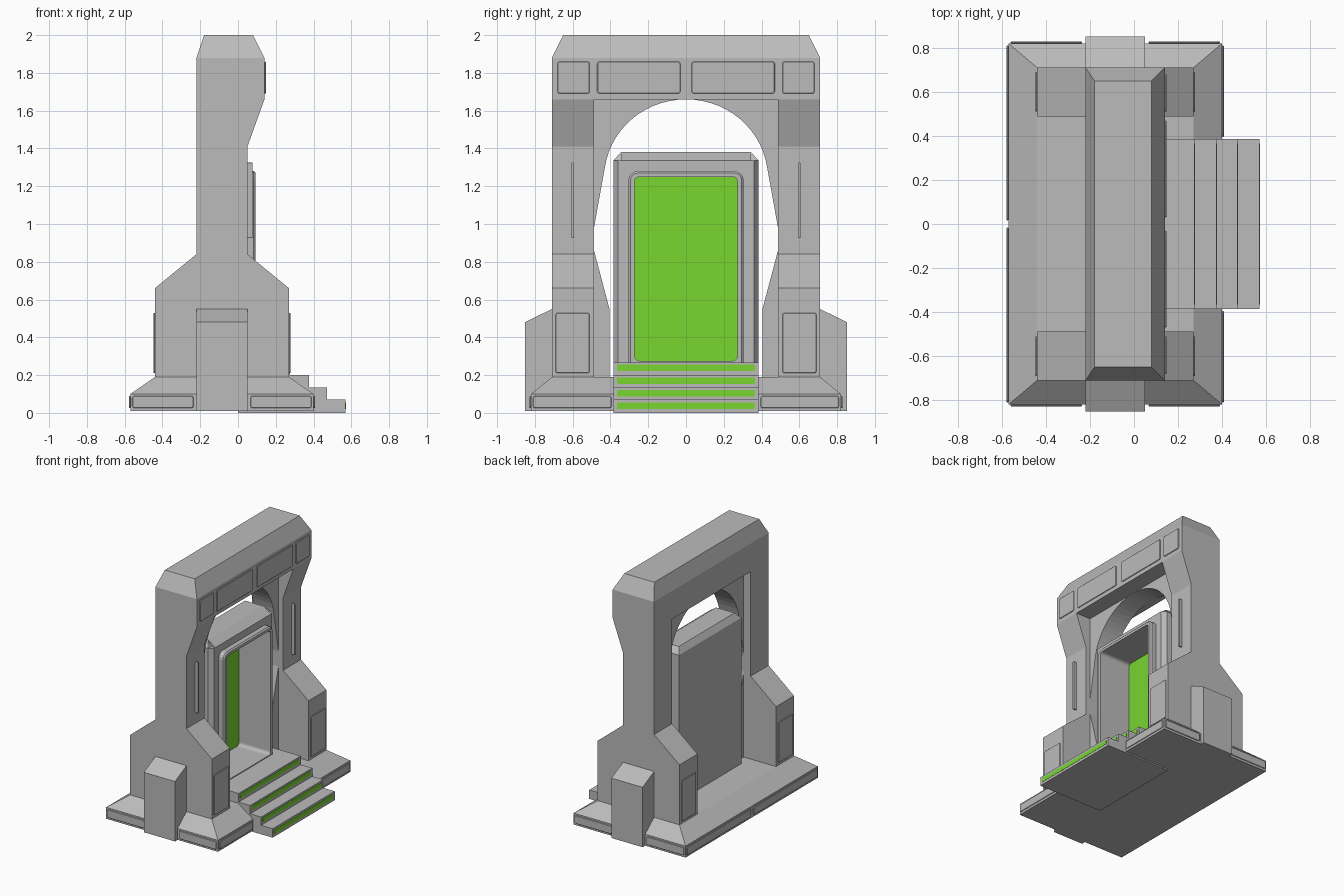
import bpy, bmesh, math
from mathutils import Vector

cube = bpy.data.objects.get("Cube")
if cube:
    bpy.data.objects.remove(cube)


def material(name, rgb):
    m = bpy.data.materials.new(name)
    m.use_nodes = True
    m.diffuse_color = (*rgb, 1)
    m.node_tree.nodes["Principled BSDF"].inputs["Base Color"].default_value = (*rgb, 1)
    return m


GREY = material("stone_grey", (0.5, 0.5, 0.5))
GREEN = material("glow_green", (0.19, 0.67, 0.028))


def finish(name, bm, mat):
    bmesh.ops.recalc_face_normals(bm, faces=bm.faces)
    mesh = bpy.data.meshes.new(name)
    bm.to_mesh(mesh)
    bm.free()
    mesh.materials.append(mat)
    obj = bpy.data.objects.new(name, mesh)
    bpy.context.collection.objects.link(obj)
    return obj


def prism(name, pts, axis, lo, hi, mat=GREY):
    """Extrude a 2D outline along an axis (0 = x, 1 = y, 2 = z)."""
    bm = bmesh.new()
    verts = []
    for p in pts:
        co = list(p)
        co.insert(axis, lo)
        verts.append(bm.verts.new(co))
    face = bm.faces.new(verts)
    new = bmesh.ops.extrude_face_region(bm, geom=[face])["geom"]
    move = Vector((0, 0, 0))
    move[axis] = hi - lo
    bmesh.ops.translate(bm, vec=move, verts=[v for v in new if isinstance(v, bmesh.types.BMVert)])
    return finish(name, bm, mat)


def loft(name, rings):
    """Stack of rectangles (x0, x1, y half width, z), closed at both ends."""
    bm = bmesh.new()
    loops = [[bm.verts.new(c) for c in ((a, -y, z), (b, -y, z), (b, y, z), (a, y, z))]
             for a, b, y, z in rings]
    for low, high in zip(loops, loops[1:]):
        for i in range(4):
            j = (i + 1) % 4
            bm.faces.new((low[i], low[j], high[j], high[i]))
    bm.faces.new(loops[0][::-1])
    bm.faces.new(loops[-1])
    return finish(name, bm, GREY)


def rounded(y0, y1, z0, z1, r, steps=4):
    pts = []
    corners = ((y1 - r, z1 - r), (y0 + r, z1 - r), (y0 + r, z0 + r), (y1 - r, z0 + r))
    for k, (cy, cz) in enumerate(corners):
        for i in range(steps + 1):
            t = (k + i / steps) * math.pi / 2
            pts.append((cy + r * math.cos(t), cz + r * math.sin(t)))
    return pts


def plate(name, axis, at, out, a0, a1, z0, z1):
    """Raised panel with a small sloped rim."""
    obj = prism(name, rounded(a0, a1, z0, z1, 0.008, 1), axis, at, at + out * 0.008)
    bev = obj.modifiers.new("rim", "BEVEL")
    bev.width, bev.segments = 0.003, 1


def cut(obj, cutter):
    mod = obj.modifiers.new("cut", "BOOLEAN")
    mod.operation, mod.solver, mod.object = "DIFFERENCE", "EXACT", cutter
    dg = bpy.context.evaluated_depsgraph_get()
    obj.data = bpy.data.meshes.new_from_object(obj.evaluated_get(dg))
    obj.modifiers.clear()


# Plinth with sloped shoulders, and the top beam
loft("plinth", [(-0.57, 0.4, 0.82, 0.01), (-0.57, 0.4, 0.82, 0.1), (-0.44, 0.27, 0.71, 0.19)])
loft("top_beam", [(-0.22, 0.14, 0.71, 1.66), (-0.22, 0.14, 0.71, 1.88), (-0.18, 0.08, 0.65, 2.0)])

# Stairs with lit risers
stairs = [(0.0, 0.0), (0.57, 0.0), (0.57, 0.07), (0.47, 0.07), (0.47, 0.135), (0.375, 0.135),
          (0.375, 0.2), (0.275, 0.2), (0.275, 0.268), (0.0, 0.268)]
prism("stairs", stairs, 1, -0.385, 0.385)
for i, x in enumerate((0.57, 0.47, 0.375, 0.275)):
    z = 0.037 + 0.067 * i
    prism("stair_light", rounded(-0.365, 0.365, z - 0.017, z + 0.017, 0.005, 2), 0,
          x - 0.001, x + 0.002, GREEN)

# Pillars, buttresses and arch, one set per side
pillar = [(-0.44, 0.18), (0.27, 0.18), (0.27, 0.66), (0.05, 0.84), (0.05, 1.41), (0.14, 1.66),
          (-0.22, 1.66), (-0.22, 0.84), (-0.44, 0.66)]
arc = [(0.434 * math.cos(t), 1.24 + 0.42 * math.sin(t))
       for t in (0.143 + i / 14 * (math.pi / 2 - 0.143) for i in range(15))]
arch = [(0.5, 0.18), (0.405, 0.18), (0.405, 0.55), (0.487, 0.86), (0.487, 0.98)] + arc + [
    (0, 1.67), (0.5, 1.67)]
buttress = [(0.7, 0.01), (0.852, 0.01), (0.852, 0.48), (0.7, 0.555)]
for s, side in ((1, "back"), (-1, "front")):
    def flip(pts):
        return [(s * y, z) for y, z in pts]

    def span(a, b):
        return sorted((s * a, s * b))

    prism(side + "_pillar", pillar, 1, *span(0.487, 0.71))
    prism(side + "_arch_half", flip(arch), 0, -0.16, 0.01)
    prism(side + "_buttress", flip(buttress), 0, -0.22, 0.05)
    prism(side + "_pillar_fin", rounded(*span(0.592, 0.606), 0.925, 1.325, 0.005), 0, 0.04, 0.076)
    # Raised panels on pillar feet, beam and plinth
    for x, d in ((0.27, 1), (-0.44, -1)):
        plate(side + "_foot_panel", 0, x, d, *span(0.51, 0.69), 0.21, 0.53)
    plate(side + "_beam_end_panel", 0, 0.14, 1, *span(0.51, 0.68), 1.69, 1.86)
    plate(side + "_beam_long_panel", 0, 0.14, 1, *span(0.03, 0.47), 1.69, 1.86)
    plate(side + "_plinth_right_panel", 0, 0.4, 1, *span(0.395, 0.81), 0.025, 0.09)
    plate(side + "_plinth_left_panel", 0, -0.57, -1, *span(0.015, 0.81), 0.025, 0.09)
    for a, b in ((-0.56, -0.235), (0.065, 0.39)):
        plate(side + "_plinth_end_panel", 1, s * 0.82, s, a, b, 0.025, 0.09)

# Door block with chamfered edges, raised surround and deep recess
plan = [(-0.21, -0.385), (0.01, -0.385), (0.045, -0.36), (0.045, 0.36), (0.01, 0.385), (-0.21, 0.385)]
door = prism("door_block", plan, 2, 0.15, 1.335)
cap = loft("door_cap", [(-0.21, 0.01, 0.385, 1.335), (-0.18, -0.02, 0.345, 1.38)])
lip = prism("door_cap_slope", [(0.0, 1.335), (0.045, 1.335), (-0.02, 1.38), (-0.05, 1.38)], 1, -0.345, 0.345)
surround = prism("door_surround", rounded(-0.305, 0.305, 0.2, 1.28, 0.05), 0, 0.02, 0.093)
bev = surround.modifiers.new("soft_edge", "BEVEL")
bev.width, bev.segments, bev.limit_method, bev.angle_limit = 0.01, 1, "ANGLE", 1.0
cutter = prism("recess_cutter", rounded(-0.272, 0.272, 0.275, 1.25, 0.025), 0, -0.185, 0.2)
cut(door, cutter)
cut(surround, cutter)
bpy.data.objects.remove(cutter)
prism("door_glow", rounded(-0.272, 0.272, 0.275, 1.25, 0.025), 0, -0.187, -0.18, GREEN)
